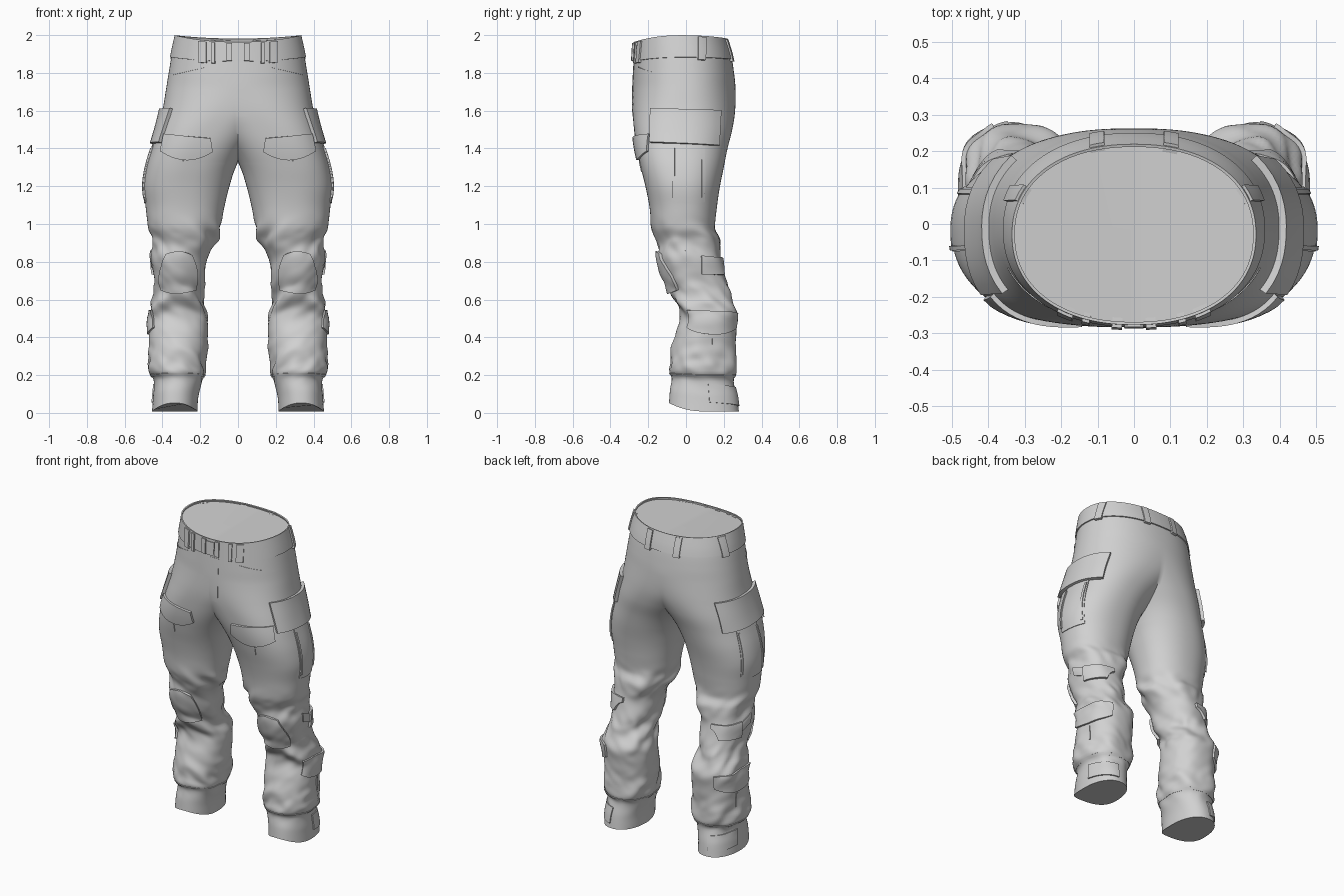
import bpy, bmesh, math
from mathutils import Vector, noise

if "Cube" in bpy.data.objects:
    bpy.data.objects.remove(bpy.data.objects["Cube"])

fabric = bpy.data.materials.new("grey fabric")
fabric.diffuse_color = (0.64, 0.64, 0.64, 1)
fabric.use_nodes = True
fabric.node_tree.nodes["Principled BSDF"].inputs["Base Color"].default_value = fabric.diffuse_color

# Leg sections: height, inner x, outer x, front y, back y (inner x < 0 means merged at the centre)
SECTIONS = [
    (0.00, .215, .455, -.09, .28), (0.08, .21, .45, -.085, .27), (0.17, .188, .447, -.073, .252),
    (0.215, .17, .475, -.085, .266), (0.30, .165, .465, -.085, .27), (0.42, .16, .472, -.055, .265),
    (0.52, .158, .475, -.03, .27), (0.62, .18, .45, -.07, .235), (0.72, .175, .442, -.115, .205),
    (0.82, .165, .46, -.145, .185), (0.92, .115, .455, -.165, .175), (0.98, .095, .475, -.18, .155),
    (1.10, .07, .49, -.195, .165), (1.20, .045, .50, -.215, .18), (1.30, .012, .485, -.24, .20),
    (1.40, -.045, .455, -.262, .22), (1.50, -.14, .425, -.275, .245), (1.60, -.27, .40, -.283, .26),
    (1.72, -.38, .38, -.283, .262), (1.80, -.367, .367, -.28, .255), (1.90, -.35, .35, -.275, .24),
    (2.00, -.328, .328, -.27, .212)]


def section(z):
    """Smoothly interpolated centre and radii at height z."""
    z = min(max(z, 0.0), 2.0)
    k = next((i for i in range(len(SECTIONS) - 1) if z <= SECTIONS[i + 1][0]), len(SECTIONS) - 2)
    a, b = SECTIONS[k], SECTIONS[k + 1]
    p, q = SECTIONS[max(k - 1, 0)], SECTIONS[min(k + 2, len(SECTIONS) - 1)]
    h = b[0] - a[0]
    t = (z - a[0]) / h
    v = []
    for i in range(1, 5):
        m0 = (b[i] - p[i]) / (b[0] - p[0]) * h
        m1 = (q[i] - a[i]) / (q[0] - a[0]) * h
        v.append((2*t**3 - 3*t*t + 1)*a[i] + (t**3 - 2*t*t + t)*m0
                 + (3*t*t - 2*t**3)*b[i] + (t**3 - t*t)*m1)
    return (v[0] + v[1]) / 2, (v[1] - v[0]) / 2, (v[2] + v[3]) / 2, (v[3] - v[2]) / 2


def spow(v, e):
    return math.copysign(min(abs(v), 1.0) ** e, v)


def bump(z, centre, width):
    return math.exp(-((z - centre) / width) ** 2)


def power(z, front):
    """Roundness of the section; the front of the thigh is fuller."""
    return 2.2 + (.35 * bump(z, 1.42, .22) if front else 0)


def surface(ang, z):
    """Point on the cloth; angle 0 is the outer side, -90 the front, 90 the back."""
    cx, rx, cy, ry = section(z)
    c, s = math.cos(ang), math.sin(ang)
    # Cloth folds, strongest behind the knee, on the shin and above the cuff
    amp = .015*bump(z, .91, .08) + .014*bump(z, .60, .14) + .013*bump(z, .27, .1)
    f = noise.noise(Vector((c*1.3, s*1.3 + 3, z*10 + s*1.5)))
    f += .5*noise.noise(Vector((c*2 + 7, s*2, z*18 - c*2)))
    d = amp * 1.6 * f
    e = 2 / power(z, s < 0)
    x = cx + (rx + d) * spow(c, e)
    y = cy + (ry + d) * spow(s, e)
    # Waist dips at the front, hem lifts at the front
    top = max(0, (z - 1.7) / .3)
    low = max(0, 1 - z / .25)
    z += -top * (.035 * max(-s, 0)**2 + .018 * max(s, 0)**2) + low * (.008 + .045 * max(-s, 0)**2)
    return Vector((x, y, z))


def offset_point(ang, z, d):
    e = .004
    n = (surface(ang + e, z) - surface(ang - e, z)).cross(surface(ang, z + e) - surface(ang, z - e))
    return surface(ang, z) + n.normalized() * d


def angle_at(axis, c, z):
    """Angle of a coordinate: x = front x, b = back x, y = outer side y, t = degrees."""
    cx, rx, cy, ry = section(z)
    if axis == 't':
        return math.radians(c)
    if axis == 'y':
        return math.asin(spow((c - cy) / ry, power(z, c < cy) / 2))
    front = axis == 'x'
    return math.acos(spow((c - cx) / rx, power(z, front) / 2)) * (-1 if front else 1)


def skin(bm, rows):
    for a, b in zip(rows, rows[1:]):
        for j in range(len(a) - 1):
            bm.faces.new((a[j], a[j + 1], b[j + 1], b[j]))


def finish(bm, name, thick=0, mirror=True):
    me = bpy.data.meshes.new(name)
    bm.to_mesh(me)
    bm.free()
    ob = bpy.data.objects.new(name, me)
    bpy.context.collection.objects.link(ob)
    me.materials.append(fabric)
    bpy.ops.object.select_all(action='DESELECT')
    bpy.context.view_layer.objects.active = ob
    ob.select_set(True)
    if thick:
        sol = ob.modifiers.new("thickness", 'SOLIDIFY')
        sol.thickness, sol.offset = thick, 0
        bpy.ops.object.modifier_apply(modifier=sol.name)
    if mirror:
        mod = ob.modifiers.new("mirror", 'MIRROR')
        mod.merge_threshold = .0005
        bpy.ops.object.modifier_apply(modifier=mod.name)
    bpy.ops.object.shade_smooth_by_angle(angle=math.radians(40))


# Trouser body: one half lofted from hem to waist, then mirrored
bm = bmesh.new()
rows, R, N = [], 170, 72
for i in range(R + 1):
    z = 1.986 * i / R
    cx, rx, cy, ry = section(z)
    row = []
    for j in range(N + 1):
        lim = math.pi if cx >= rx else math.acos(-spow(cx / rx, power(z, j < N / 2) / 2))
        p = surface(lim * (2 * j / N - 1), z)
        if (lim < math.pi and j in (0, N)) or p.x < 0:
            p.x = 0
        row.append(bm.verts.new(p))
    rows.append(row)
skin(bm, rows)
bm.faces.new(rows[-1])
bm.faces.new(rows[0][:-1][::-1])
bmesh.ops.remove_doubles(bm, verts=bm.verts, dist=.0003)
finish(bm, "trouser_body")


def patch(name, axis, bl, br, tr, tl, t, dip=0.0, rnd=0.0, nu=14, nv=10, sink=.012, mirror=True):
    """Sewn-on piece following the cloth; corners are (coordinate, z), t is the raised height."""
    bm = bmesh.new()
    rows = []
    thick = t + sink
    for i in range(nv + 1):
        row = []
        for j in range(nu + 1):
            u, v = 2 * j / nu - 1, 2 * i / nv - 1
            u, v = u * math.sqrt(1 - rnd * v*v / 2), v * math.sqrt(1 - rnd * u*u / 2)
            a, b = (u + 1) / 2, (v + 1) / 2
            c, z = [(bl[k]*(1-a) + br[k]*a)*(1-b) + (tl[k]*(1-a) + tr[k]*a)*b for k in (0, 1)]
            z -= dip * (1 - b) * (1 - u * u)
            row.append(bm.verts.new(offset_point(angle_at(axis, c, z), z, t - thick / 2)))
        rows.append(row)
    skin(bm, rows)
    finish(bm, name, thick, mirror)


def rect(name, axis, c0, c1, z0, z1, t, **kw):
    patch(name, axis, (c0, z0), (c1, z0), (c1, z1), (c0, z1), t, **kw)


# Belt with loops
rect("belt", 't', -90, 90, 1.882, 1.998, .007, nu=60, nv=4, sink=.001)
for name, axis, c, w in (("front_belt_loop", 'x', .185, .02), ("front_inner_loop", 'x', .13, .01),
                         ("side_belt_loop", 'y', .08, .02), ("back_belt_loop", 'b', .10, .02)):
    rect(name, axis, c - w, c + w, 1.868, 1.99, .015, nu=4, nv=6)

# Buckle: centre block with two side clips
rect("buckle_clip", 'x', .032, .06, 1.885, 1.99, .016, nu=4, nv=4)
rect("buckle_centre", 'x', 0, .026, 1.895, 1.98, .012, nu=4, nv=4)

# Fly and slanted hip pocket seams
rect("fly_flap", 'x', -.008, .055, 1.57, 1.87, .002, nu=4, nv=14, mirror=False)
patch("hip_pocket_seam", 'x', (.18, 1.84), (.345, 1.79), (.345, 1.796), (.18, 1.846), .003, nv=2)

# Front thigh pockets
patch("thigh_pocket_flap", 'x', (.135, 1.385), (.405, 1.385), (.385, 1.475), (.145, 1.455), .014, dip=.045)
rect("thigh_pocket_tab", 'x', .285, .293, 1.275, 1.335, .004, nu=2, nv=4)

# Side cargo pockets
rect("cargo_pocket", 'y', -.075, .10, 1.11, 1.43, .005, rnd=.15)
patch("cargo_flap", 'y', (-.185, 1.43), (.165, 1.415), (.175, 1.6), (-.18, 1.61), .02)
for c in (-.065, .085):
    rect("cargo_pleat", 'y', c - .006, c + .006, 1.14, 1.40, .011, nu=2, nv=12)

# Knee pads
patch("knee_pad", 'x', (.205, .635), (.425, .635), (.39, .855), (.235, .855), .016, rnd=.55, nu=20, nv=20)

# Calf strap, calf pocket and cuff tab
patch("calf_strap", 't', (-5, .80), (40, .73), (40, .79), (-5, .86), .006)
patch("calf_strap_tab", 'y', (.08, .735), (.19, .73), (.19, .82), (.08, .83), .014)
patch("calf_pocket_flap", 't', (-38, .45), (68, .45), (68, .53), (-38, .545), .012, dip=.035, nu=24)
rect("calf_pocket_tab", 'y', .14, .15, .31, .40, .005, nu=2, nv=6)
patch("cuff_tab", 't', (8, .05), (85, .03), (85, .13), (8, .15), .007, nu=20)
rect("cuff_hem_band", 't', -180, 180, .188, .202, .003, nu=72, nv=2, sink=.004)
